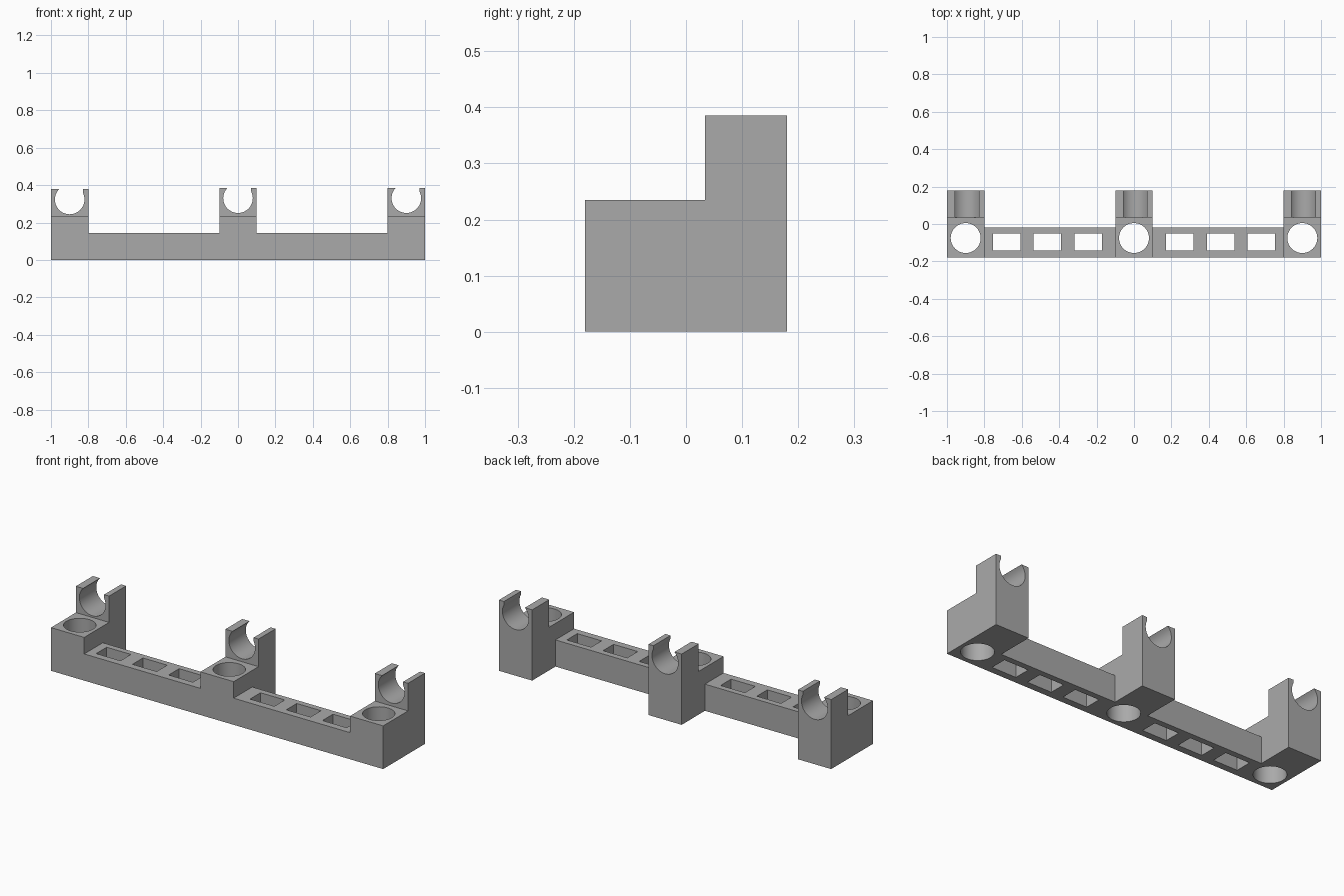
import bpy, bmesh, math
from mathutils import Matrix

if "Cube" in bpy.data.objects:
    bpy.data.objects.remove(bpy.data.objects["Cube"], do_unlink=True)

grey = bpy.data.materials.new("mid_grey")
grey.use_nodes = True
grey.diffuse_color = (0.4, 0.4, 0.4, 1)
grey.node_tree.nodes["Principled BSDF"].inputs["Base Color"].default_value = (0.4, 0.4, 0.4, 1)


def make_object(name, bm):
    bmesh.ops.recalc_face_normals(bm, faces=bm.faces)
    mesh = bpy.data.meshes.new(name)
    bm.to_mesh(mesh)
    bm.free()
    mesh.materials.append(grey)
    obj = bpy.data.objects.new(name, mesh)
    bpy.context.collection.objects.link(obj)
    return obj


def box(name, x, y, z):
    bm = bmesh.new()
    bmesh.ops.create_cube(bm, size=1)
    for v in bm.verts:
        v.co = [lo + (hi - lo) * (c + 0.5) for c, (lo, hi) in zip(v.co, (x, y, z))]
    return make_object(name, bm)


def cylinder(name, centre, radius, depth, along_y=False):
    bm = bmesh.new()
    turn = Matrix.Rotation(math.pi / 2 if along_y else 0, 4, "X")
    bmesh.ops.create_cone(bm, cap_ends=True, segments=64, radius1=radius, radius2=radius,
                          depth=depth, matrix=Matrix.Translation(centre) @ turn)
    return make_object(name, bm)


def combine(target, tool, operation):
    tool.hide_render = True
    mod = target.modifiers.new(operation.lower(), "BOOLEAN")
    mod.operation = operation
    mod.solver = "EXACT"
    mod.object = tool
    bpy.context.view_layer.objects.active = target
    bpy.ops.object.modifier_apply(modifier=mod.name)
    bpy.data.objects.remove(tool, do_unlink=True)


def post(x, bore_z, top):
    # L-shaped side profile pulled across the width
    bm = bmesh.new()
    profile = [(-0.18, 0), (0.18, 0), (0.18, top), (0.034, top), (0.034, 0.235), (-0.18, 0.235)]
    face = bm.faces.new([bm.verts.new((x - 0.1, y, z)) for y, z in profile])
    pulled = bmesh.ops.extrude_face_region(bm, geom=[face])["geom"]
    bmesh.ops.translate(bm, vec=(0.2, 0, 0),
                        verts=[g for g in pulled if isinstance(g, bmesh.types.BMVert)])
    return make_object("post", bm)


# Long beam joined to three posts; one clip sits slightly lower
rack = box("clip_rack", (-0.95, 0.95), (-0.18, -0.02), (0, 0.145))
posts = [(-0.9, 0.323, 0.378), (0, 0.33, 0.385), (0.9, 0.33, 0.385)]
for x, bore_z, top in posts:
    combine(rack, post(x, bore_z, top), "UNION")

# Screw holes, clip bores and clip mouths
for x, bore_z, top in posts:
    combine(rack, cylinder("screw_hole", (x, -0.075, 0.12), 0.08, 0.6), "DIFFERENCE")
    combine(rack, cylinder("clip_bore", (x, 0.12, bore_z), 0.079, 0.3, True), "DIFFERENCE")
    combine(rack, box("clip_mouth", (x - 0.04, x + 0.07), (0, 0.3), (bore_z, 0.5)), "DIFFERENCE")

# Rectangular windows through the beam
for side in (-1, 1):
    for i in range(3):
        x = side * (0.245 + 0.218 * i)
        combine(rack, box("window", (x - 0.073, x + 0.073), (-0.142, -0.052), (-0.1, 0.3)),
                "DIFFERENCE")

bpy.ops.object.select_all(action="DESELECT")
rack.select_set(True)
bpy.context.view_layer.objects.active = rack
bpy.ops.object.shade_smooth_by_angle(angle=math.radians(30))
